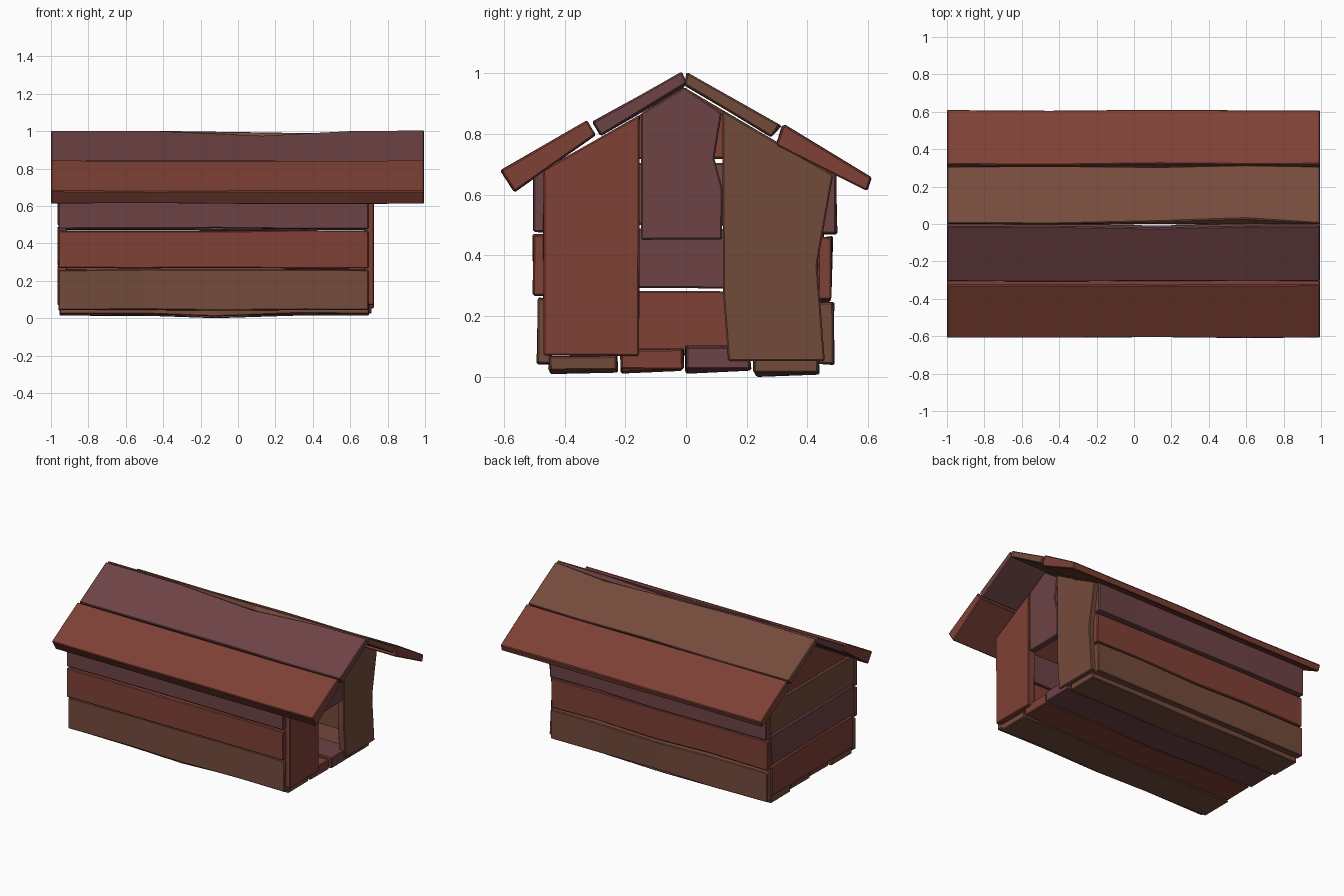
import bpy, bmesh, random
from mathutils import Vector

random.seed(4)


def paint(name, rgb):
    m = bpy.data.materials.new(name)
    m.diffuse_color = (*rgb, 1)
    return m


RED = paint("red_wood", (0.21, 0.052, 0.036))
BROWN = paint("brown_wood", (0.175, 0.07, 0.045))
PLUM = paint("plum_wood", (0.155, 0.056, 0.06))


def plank(name, mat, profile, xs, wobble=0.0, moves=()):
    """Sweep a (y, z) profile along x through stations xs.
    wobble jitters inner stations, moves = (station, corner, dy, dz)."""
    bm = bmesh.new()
    rings = []
    for i, x in enumerate(xs):
        w = wobble if 0 < i < len(xs) - 1 else wobble * 0.3
        ring = [Vector((x, y + random.uniform(-w, w), z + random.uniform(-w, w)))
                for y, z in profile]
        for s, c, dy, dz in moves:
            if s == i:
                ring[c] += Vector((0, dy, dz))
        rings.append([bm.verts.new(p) for p in ring])
    n = len(profile)
    for a, b in zip(rings, rings[1:]):
        for k in range(n):
            bm.faces.new((a[k], a[(k + 1) % n], b[(k + 1) % n], b[k]))
    bm.faces.new(rings[0][::-1])
    bm.faces.new(rings[-1])
    bmesh.ops.recalc_face_normals(bm, faces=bm.faces)
    me = bpy.data.meshes.new(name)
    bm.to_mesh(me)
    bm.free()
    me.materials.append(mat)
    ob = bpy.data.objects.new(name, me)
    bpy.context.collection.objects.link(ob)
    bev = ob.modifiers.new("worn_edges", 'BEVEL')
    bev.width = 0.005
    bev.segments = 1
    bev.limit_method = 'ANGLE'
    return ob


def rect(y0, y1, z0, z1):
    return [(y0, z0), (y1, z0), (y1, z1), (y0, z1)]


# Roof planks, ridge corner first
roof_x = (-1, -0.45, 0.13, 0.6, 0.995)
plank("roof_upper_left", PLUM,
      [(-0.015, 1.005), (0.003, 0.968), (-0.28, 0.795), (-0.308, 0.838)], roof_x, 0.003,
      [(2, 0, -0.01, -0.03), (2, 1, -0.01, -0.015)])
plank("roof_upper_right", BROWN,
      [(0.005, 1.003), (-0.003, 0.962), (0.28, 0.79), (0.308, 0.828)], roof_x, 0.004,
      [(3, 0, 0.022, -0.012), (2, 0, 0.01, -0.005), (3, 3, 0.01, 0)])
plank("roof_lower_left", RED,
      [(-0.325, 0.845), (-0.298, 0.797), (-0.565, 0.61), (-0.61, 0.68)], roof_x, 0.003)
plank("roof_lower_right", RED,
      [(0.32, 0.832), (0.297, 0.762), (0.595, 0.612), (0.61, 0.655)], roof_x, 0.004)

# Side wall planks
wall_x = (-0.96, -0.5, -0.1, 0.35, 0.697)
plank("left_wall_bottom", BROWN, rect(-0.49, -0.445, 0.045, 0.258), wall_x, 0.004)
plank("left_wall_middle", RED, rect(-0.503, -0.46, 0.268, 0.468), wall_x, 0.004)
plank("left_wall_top", PLUM, rect(-0.503, -0.46, 0.478, 0.69), wall_x, 0.004)
plank("right_wall_bottom", BROWN, rect(0.435, 0.485, 0.042, 0.245), wall_x, 0.005,
      [(2, 3, 0, -0.012), (2, 2, 0, -0.012)])
plank("right_wall_middle", RED, rect(0.435, 0.48, 0.256, 0.46), wall_x, 0.005,
      [(2, 0, 0, -0.012), (2, 1, 0, -0.012)])
plank("right_wall_top", PLUM, rect(0.445, 0.495, 0.472, 0.68), wall_x, 0.005)

# Floor planks, sagging a little in the middle
floor = [(BROWN, -0.45, -0.228, 0.022, 0.068, -0.955, 0.70),
         (RED, -0.215, -0.01, 0.025, 0.09, -0.94, 0.705),
         (PLUM, 0.002, 0.21, 0.025, 0.098, -0.95, 0.715),
         (BROWN, 0.225, 0.435, 0.015, 0.07, -0.955, 0.70)]
for i, (mat, y0, y1, z0, z1, xa, xb) in enumerate(floor):
    plank(f"floor_plank_{i + 1}", mat, rect(y0, y1, z0, z1),
          (xa, -0.5, -0.12, 0.35, xb), 0.006,
          [(2, 0, 0, -0.01), (2, 1, 0, -0.01)])

# Entrance end: two tall boards and a short one over the doorway
front_x = (0.675, 0.727)
plank("front_board_left", RED,
      [(-0.47, 0.07), (-0.155, 0.07), (-0.152, 0.862), (-0.29, 0.785), (-0.47, 0.682)],
      front_x, 0.003)
plank("front_board_right", BROWN,
      [(0.14, 0.052), (0.457, 0.052), (0.432, 0.37), (0.485, 0.665),
       (0.29, 0.78), (0.12, 0.878), (0.122, 0.28)], front_x, 0.004)
plank("front_board_over_door", PLUM,
      [(-0.148, 0.452), (0.118, 0.452), (0.12, 0.62), (0.093, 0.72), (0.118, 0.868),
       (-0.005, 0.955), (-0.148, 0.868)], (0.68, 0.722), 0.002)

# Closed rear end: stacked boards up to the gable
rear_x = (-0.965, -0.915)
plank("rear_board_1", RED,
      [(-0.45, 0.07), (0.44, 0.07), (0.44, 0.265), (0.1, 0.282), (-0.45, 0.282)],
      rear_x, 0.003)
plank("rear_board_2", PLUM,
      [(-0.465, 0.295), (0.1, 0.292), (0.44, 0.28), (0.455, 0.485), (-0.465, 0.49)],
      rear_x, 0.003)
plank("rear_board_3", BROWN,
      [(-0.465, 0.502), (0.455, 0.498), (0.46, 0.67), (0.395, 0.705), (-0.42, 0.705),
       (-0.465, 0.68)], rear_x, 0.003)
plank("rear_gable", RED,
      [(-0.40, 0.718), (0.375, 0.718), (0.28, 0.785), (0, 0.95), (-0.29, 0.785)],
      rear_x, 0.002)
